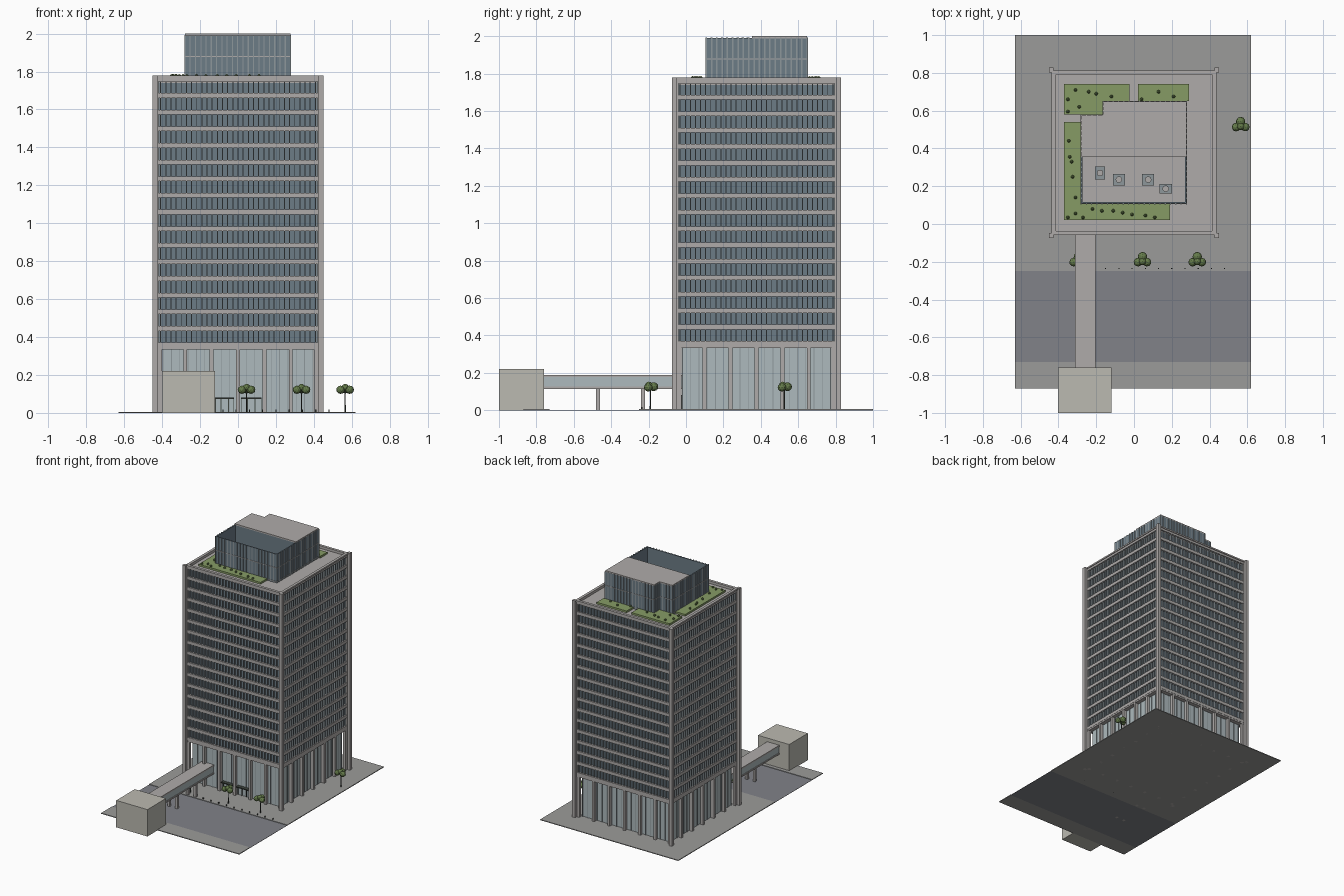
import bpy, bmesh, math, random
from mathutils import Matrix, Vector

if "Cube" in bpy.data.objects:
    bpy.data.objects.remove(bpy.data.objects["Cube"])
random.seed(4)

def mat(name, r, g, b):
    m = bpy.data.materials.new(name)
    m.diffuse_color = (r, g, b, 1)
    m.use_nodes = True
    m.node_tree.nodes["Principled BSDF"].inputs["Base Color"].default_value = m.diffuse_color
    return m

CONC = mat("concrete", .43, .41, .40)
PALE = mat("pale_stone", .50, .49, .44)
GLASS = mat("tower_glass", .15, .20, .24)
CLEAR = mat("lobby_glass", .42, .49, .51)
METAL = mat("mullion_metal", .27, .31, .33)
PAVE = mat("paving", .33, .33, .32)
ROAD = mat("asphalt", .22, .225, .25)
GREEN = mat("planting", .24, .33, .13)
LEAF = mat("leaves", .13, .20, .07)
DARK = mat("dark_bronze", .05, .06, .05)

def finish(name, bm, m):
    me = bpy.data.meshes.new(name)
    bm.to_mesh(me)
    bm.free()
    me.materials.append(m)
    ob = bpy.data.objects.new(name, me)
    bpy.context.collection.objects.link(ob)
    return ob

def boxes(name, items, m):
    """One object from boxes given as (x0, x1, y0, y1, z0, z1)."""
    bm = bmesh.new()
    for x0, x1, y0, y1, z0, z1 in items:
        mx = Matrix.Translation(((x0+x1)/2, (y0+y1)/2, (z0+z1)/2)) @ Matrix.Diagonal((x1-x0, y1-y0, z1-z0, 1))
        bmesh.ops.create_cube(bm, size=1, matrix=mx)
    return finish(name, bm, m)

def prism(name, pts, z0, z1, m):
    """Extruded footprint."""
    bm = bmesh.new()
    f = bm.faces.new([bm.verts.new((x, y, z0)) for x, y in pts])
    r = bmesh.ops.extrude_face_region(bm, geom=[f])
    bmesh.ops.translate(bm, vec=(0, 0, z1-z0), verts=[v for v in r["geom"] if isinstance(v, bmesh.types.BMVert)])
    bmesh.ops.recalc_face_normals(bm, faces=bm.faces[:])
    return finish(name, bm, m)

CY = .377  # tower centre in y

def ring(h, t, z0, z1):
    """Four wall strips around the tower, outer half-size h, thickness t."""
    return [(-h, h, CY-h, CY-h+t, z0, z1), (-h, h, CY+h-t, CY+h, z0, z1),
            (-h, -h+t, CY-h+t, CY+h-t, z0, z1), (h-t, h, CY-h+t, CY+h-t, z0, z1)]

def fins(n, span, w, h0, h1, z0, z1):
    """n+1 vertical posts on each of the four sides, from depth h0 to h1."""
    out = []
    for i in range(n+1):
        c = -span + 2*span*i/n
        for s in (-1, 1):
            a, b = sorted((s*h0, s*h1))
            out += [(c-w/2, c+w/2, CY+a, CY+b, z0, z1), (a, b, CY+c-w/2, CY+c+w/2, z0, z1)]
    return out

# site: pavements and road
boxes("plaza", [(-.63, .62, -.25, 1, 0, .006)], PAVE)
boxes("far_pavement", [(-.63, .62, -.87, -.73, 0, .006)], PAVE)
boxes("road", [(-.63, .62, -.73, -.25, 0, .002)], ROAD)

# tower shaft
Z0, Z1, P = .333, 1.778, .0877
boxes("tower_glass_body", [(-.414, .414, CY-.414, CY+.414, .345, 1.75)], GLASS)
boxes("tower_soffit", [(-.428, .428, CY-.428, CY+.428, Z0, Z0+.012)], CONC)
bands = []
for i in range(17):
    low = Z0 + .012 if i == 0 else .37 + i*P - (P-.063)
    bands += ring(.43, .016, low, .37 + i*P if i < 16 else Z1)
boxes("spandrel_bands", bands, CONC)
boxes("window_mullions", fins(30, .408, .005, .412, .428, Z0+.012, 1.755), METAL)
boxes("corner_piers", [(sx*.424-.006, sx*.424+.006, CY+sy*.424-.006, CY+sy*.424+.006, Z0, Z1-.004)
                       for sx in (-1, 1) for sy in (-1, 1)], CONC)
boxes("roof_deck", [(-.415, .415, CY-.415, CY+.415, 1.74, 1.757)], CONC)
boxes("parapet_cap", ring(.436, .012, Z1-.012, Z1), CONC)
boxes("corner_columns", [(sx*.438-.013, sx*.438+.013, CY+sy*.438-.013, CY+sy*.438+.013, 0, Z1+.002)
                         for sx in (-1, 1) for sy in (-1, 1)], CONC)

# lobby
boxes("lobby_glass_box", [(-.395, .395, CY-.395, CY+.395, .004, Z0)], CLEAR)
boxes("lobby_mullions", fins(18, .395, .004, .393, .399, .004, Z0), METAL)
boxes("lobby_columns", fins(6, .418, .02, .402, .426, 0, Z0), CONC)
boxes("entrance_canopies", [(-.12, -.02, CY-.425, CY-.39, .074, .082), (.015, .125, CY-.425, CY-.39, .074, .082)], DARK)
boxes("entrance_door_posts", [(x-.002, x+.002, CY-.402, CY-.39, .004, .076)
                              for x in (-.118, -.09, -.05, -.022, .017, .05, .09, .123)], DARK)

# penthouse: roofed plant room and open screen
L, R, F, B = -.28, .277, .108, .648
MID, NX, NY, T = .354, -.165, .577, 1.995
foot = [(L, MID), (R, MID), (R, B), (NX, B), (NX, NY), (L, NY)]
prism("penthouse_walls", foot, 1.755, T-.006, GLASS)
prism("penthouse_roof", foot, T-.006, 2.0, CONC)
boxes("plant_screen", [(L, R, F, F+.008, 1.755, T-.004), (L, L+.008, F+.008, MID, 1.755, T-.004),
                       (R-.008, R, F+.008, MID, 1.755, T-.004)], GLASS)
outline = [(L, F), (R, F), (R, B), (NX, B), (NX, NY), (L, NY)]
posts, rails = [], []
for i, a in enumerate(outline):
    b = outline[(i+1) % 6]
    n = max(1, round((Vector(b)-Vector(a)).length/.028))
    for k in range(n):
        x, y = a[0]+(b[0]-a[0])*k/n, a[1]+(b[1]-a[1])*k/n
        posts.append((x-.003, x+.003, y-.004, y+.004, 1.755, T-.002))
    xs, ys = sorted((a[0], b[0])), sorted((a[1], b[1]))
    for z in (1.765, 1.876):
        rails.append((xs[0]-.003, xs[1]+.003, ys[0]-.003, ys[1]+.003, z, z+.005))
boxes("penthouse_mullions", posts, METAL)
boxes("penthouse_rails", rails, CONC)

# rooftop machines with round fans
units = [(-.18, .27, .052, .068), (-.08, .235, .064, .06), (.075, .235, .064, .06), (.168, .187, .066, .05)]
boxes("cooling_units", [(x-w/2, x+w/2, y-d/2, y+d/2, 1.755, 1.82) for x, y, w, d in units], METAL)
bm = bmesh.new()
for x, y, w, d in units:
    bmesh.ops.create_cone(bm, cap_ends=True, segments=16, radius1=.017, radius2=.017, depth=.012,
                          matrix=Matrix.Translation((x, y, 1.825)))
finish("cooling_fans", bm, CONC)

# roof garden
GZ = 1.772
prism("garden_bed_back_left", [(-.37, .58), (-.165, .58), (-.165, .65), (-.025, .65), (-.025, .74), (-.37, .74)], 1.755, GZ, GREEN)
boxes("garden_beds", [(.02, .29, .652, .74, 1.755, GZ), (-.37, -.284, .02, .54, 1.755, GZ),
                      (-.284, .19, .02, .105, 1.755, GZ)], GREEN)
shrubs = [(-.35, .66), (-.31, .71), (-.24, .7), (-.2, .69), (-.12, .675), (-.29, .62), (-.35, .595), (.04, .66),
          (.13, .7), (.21, .675), (-.345, .44), (-.34, .355), (-.33, .33), (-.325, .25), (-.31, .14), (-.35, .035),
          (-.31, .055), (-.27, .035), (-.22, .08), (-.17, .07), (-.11, .07), (-.06, .06), (-.01, .05), (.06, .045), (.11, .035)]
bm = bmesh.new()
for x, y in shrubs:
    bmesh.ops.create_icosphere(bm, subdivisions=1, radius=.01, matrix=Matrix.Translation((x, y, GZ+.005)))
finish("garden_shrubs", bm, LEAF)

# footbridge and stair block
BX0, BX1, BY0, BY1 = -.313, -.203, -.765, CY-.395
boxes("bridge_deck_and_roof", [(BX0, BX1, BY0, BY1, .115, .127), (BX0, BX1, BY0, BY1, .178, .19)], CONC)
boxes("bridge_glass", [(BX0+.004, BX1-.004, BY0, BY1, .127, .178)], CLEAR)
boxes("bridge_piers", [(x-.01, x+.01, y-.011, y+.011, 0, .116) for y in (-.47, -.23) for x in (BX0+.02, BX1-.02)], CONC)
boxes("stair_block", [(-.402, -.12, -1, -.76, 0, .22)], PALE)

# street trees
trunks, crowns = bmesh.new(), bmesh.new()
for x, y in [(-.295, -.19), (.045, -.19), (.335, -.19), (.565, .525)]:
    bmesh.ops.create_cone(trunks, cap_ends=True, segments=6, radius1=.004, radius2=.003, depth=.12,
                          matrix=Matrix.Translation((x, y, .06)))
    for dx, dy, dz, r in [(-.024, -.012, .122, .023), (.024, -.012, .122, .023), (0, .017, .126, .025), (0, -.008, .134, .02)]:
        mx = Matrix.Translation((x+dx, y+dy, dz)) @ Matrix.Rotation(random.random()*3, 4, 'Z') @ Matrix.Diagonal((1, 1, .95, 1))
        bmesh.ops.create_icosphere(crowns, subdivisions=2, radius=r, matrix=mx)
finish("tree_trunks", trunks, DARK)
finish("tree_crowns", crowns, LEAF)

# kerb bollards
boxes("bollards", [(x-.003, x+.003, -.238, -.232, .004, .018) for x in [-.15+.07*i for i in range(10)]], DARK)
